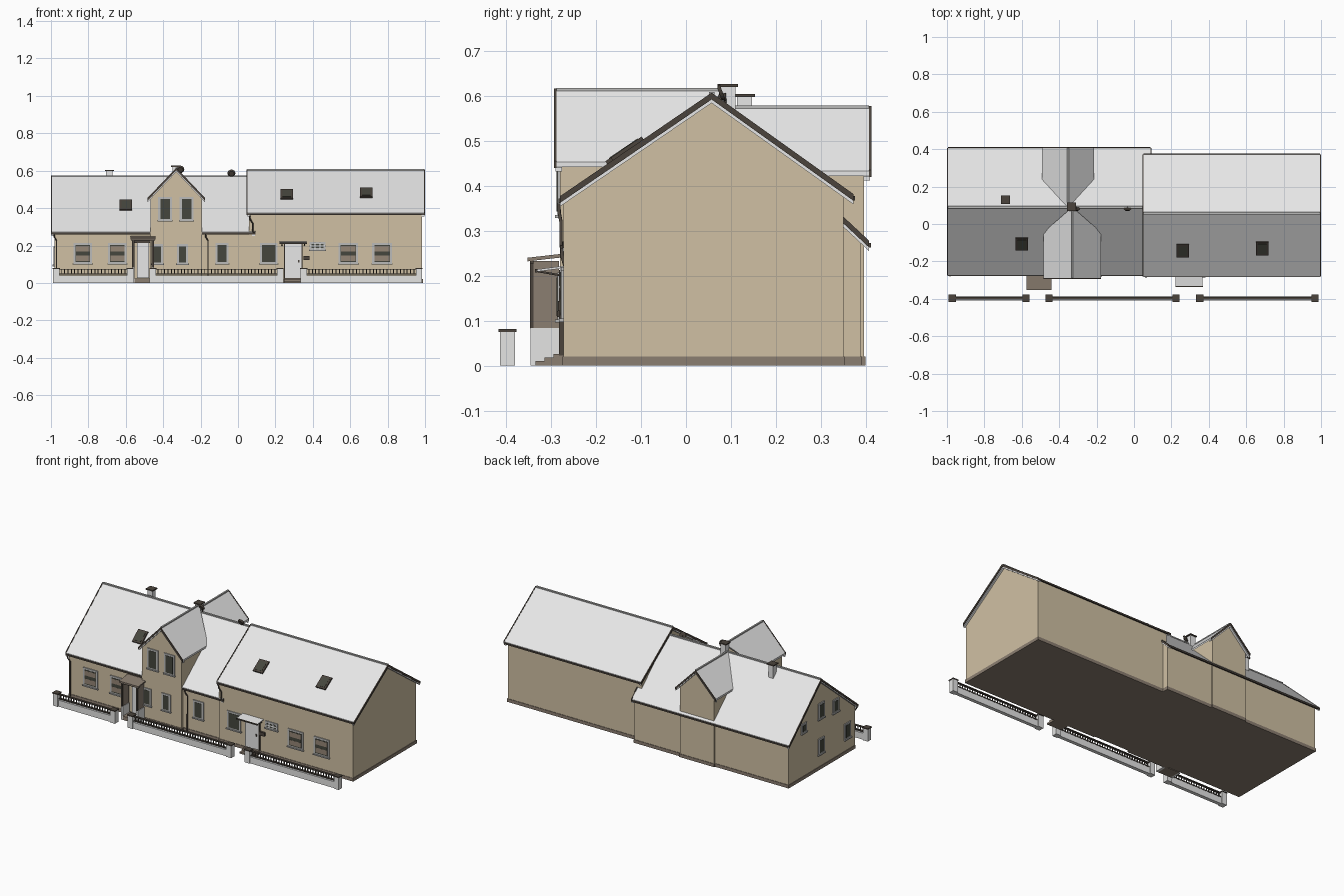
import bpy, bmesh, math
from mathutils import Matrix

cube = bpy.data.objects.get("Cube")
if cube:
    bpy.data.objects.remove(cube, do_unlink=True)


def material(name, *rgb):
    m = bpy.data.materials.new(name)
    m.use_nodes = True
    m.diffuse_color = (*rgb, 1)
    m.node_tree.nodes["Principled BSDF"].inputs["Base Color"].default_value = (*rgb, 1)
    return m


WALL = material("tan plaster", .63, .53, .37)
ROOF = material("pale roof tile", .83, .83, .83)
TRIM = material("dark brown trim", .07, .057, .046)
BROWN = material("brown stone", .26, .21, .165)
GLASS = material("dark glass", .06, .062, .047)
LIGHT = material("light grey paint", .82, .82, .82)
STONE = material("pale stone", .78, .78, .77)
GREY = material("mid grey", .5, .5, .49)
BLIND = material("window blind", .3, .24, .18)


def finish(name, bm, mats):
    bmesh.ops.recalc_face_normals(bm, faces=bm.faces[:])
    me = bpy.data.meshes.new(name)
    bm.to_mesh(me)
    bm.free()
    for m in mats:
        me.materials.append(m)
    ob = bpy.data.objects.new(name, me)
    bpy.context.collection.objects.link(ob)
    return ob


def boxes(name, items):
    """items: (material, centre, size) boxes joined in one object"""
    bm = bmesh.new()
    mats = []
    for mat, centre, size in items:
        if mat not in mats:
            mats.append(mat)
        mtx = Matrix.Translation(centre) @ Matrix.Diagonal((*size, 1))
        new = bmesh.ops.create_cube(bm, size=1, matrix=mtx)["verts"]
        for f in {f for v in new for f in v.link_faces}:
            f.material_index = mats.index(mat)
    return finish(name, bm, mats)


def prism(name, pts, axis, a, b, mat):
    """extrude a profile along x or y; an end may be a function of height"""
    bm = bmesh.new()
    rings = []
    for end in (a, b):
        ring = []
        for u, z in pts:
            d = end(z) if callable(end) else end
            ring.append(bm.verts.new((d, u, z) if axis == "x" else (u, d, z)))
        rings.append(ring)
        bm.faces.new(ring)
    n = len(pts)
    for i in range(n):
        j = (i + 1) % n
        bm.faces.new((rings[0][i], rings[0][j], rings[1][j], rings[1][i]))
    return finish(name, bm, [mat])


def chevron(pts, t, drop=0):
    return [(u, z - drop) for u, z in pts] + [(u, z - drop - t) for u, z in reversed(pts)]


def bargeboards(name, pts, axis, end, out):
    """dark verge with a light strip below, at a gable end"""
    prism(name + "_verge", chevron(pts, .015, -.002), axis, end, end + out * .006, TRIM)
    prism(name + "_verge_strip", chevron(pts, .009, .012), axis, end - out * .012, end + out * .002, LIGHT)


def pipe(name, pts, r):
    cu = bpy.data.curves.new(name, "CURVE")
    cu.dimensions = "3D"
    cu.bevel_depth = r
    cu.bevel_resolution = 1
    sp = cu.splines.new("POLY")
    sp.points.add(len(pts) - 1)
    for p, co in zip(sp.points, pts):
        p.co = (*co, 1)
    cu.materials.append(TRIM)
    ob = bpy.data.objects.new(name, cu)
    bpy.context.collection.objects.link(ob)


# Main houses: walls, plinths, roofs, ridges and gutters
def house(name, wx, wy, rx, eave_f, ridge, eave_b):
    roof = [eave_f, ridge, eave_b]
    slope_f = (ridge[1] - eave_f[1]) / (ridge[0] - eave_f[0])
    slope_b = (ridge[1] - eave_b[1]) / (eave_b[0] - ridge[0])
    top = [(wy[0], eave_f[1] + (wy[0] - eave_f[0]) * slope_f - .01),
           (ridge[0], ridge[1] - .01),
           (wy[1], eave_b[1] + (eave_b[0] - wy[1]) * slope_b - .01)]
    prism(name + "_walls", [(wy[0], .005)] + top + [(wy[1], .005)], "x", *wx, WALL)
    boxes(name + "_plinth", [(BROWN, (sum(wx) / 2, sum(wy) / 2, .01),
                              (wx[1] - wx[0] + .006, wy[1] - wy[0] + .006, .02))])
    prism(name + "_roof", chevron(roof, .013), "x", *rx, ROOF)
    for tag, end, out in (("right", rx[0], -1), ("left", rx[1], 1)):
        bargeboards(f"{name}_{tag}", roof, "x", end, out)
    mid, length = sum(rx) / 2, rx[1] - rx[0]
    boxes(name + "_ridge", [(GREY, (mid, ridge[0], ridge[1]), (length, .012, .007))])
    boxes(name + "_gutters", [(TRIM, (mid, y, z - .008), (length, .008, .01))
                              for y, z in (eave_f, eave_b)])


LF, LR, LB = (-.275, .273), (.09, .572), (.407, .276)
RF, RR, RB = (-.28, .375), (.057, .605), (.372, .38)
house("low_house", (-.98, .085), (-.265, .388), (-.994, .088), LF, LR, LB)
house("tall_house", (.06, .985), (-.272, .35), (.052, .994), RF, RR, RB)


# Cross gables, cut back to meet the low roof
def front_end(z):
    return min(LR[0], LF[0] + (z - LF[1]) / (LR[1] - LF[1]) * (LR[0] - LF[0]) + .012)


def back_end(z):
    return max(LR[0], LB[0] - (z - LB[1]) / (LR[1] - LB[1]) * (LB[0] - LR[0]) - .012)


def cross_gable(name, x, hw, eave, ridge, wall_hw, wall_y, roof_y, inner, end):
    out = -1 if roof_y < 0 else 1
    roof = [(x - hw, eave), (x, ridge), (x + hw, eave)]
    side = eave + (hw - wall_hw) / hw * (ridge - eave) - .01
    prism(name + "_wall", [(x - wall_hw, .005), (x - wall_hw, side), (x, ridge - .01),
                           (x + wall_hw, side), (x + wall_hw, .005)], "y", wall_y, inner, WALL)
    boxes(name + "_plinth", [(BROWN, (x, wall_y - out * .02, .01), (2 * wall_hw + .006, .046, .02))])
    prism(name + "_roof", chevron(roof, .011), "y", roof_y, end, ROOF)
    bargeboards(name, roof, "y", roof_y, out)
    run = abs(LR[0] - roof_y) - .01
    boxes(name + "_ridge", [(GREY, (x, roof_y - out * run / 2, ridge), (.01, run, .007))])


cross_gable("front_gable", -.33, .153, .453, .614, .137, -.28, -.288, 0, front_end)
cross_gable("back_gable", -.353, .139, .433, .575, .118, .396, .407, .2, back_end)


# Windows
def window(name, face, u, z, w, h, plane, style="plain"):
    items = []

    def add(mat, du, dz, sw, sh, depth):
        if face == "front":
            items.append((mat, (u + du, plane, z + dz), (sw, 2 * depth, sh)))
        else:
            items.append((mat, (plane, u + du, z + dz), (2 * depth, sw, sh)))

    add(GREY, 0, 0, w, h, .006)
    add(GLASS, 0, 0, w - .022, h - .022, .0075)
    if style == "blind":
        for s in (-1, 1):
            add(BLIND, 0, s * h * .22, w - .026, h * .26, .0082)
    if style == "split":
        add(LIGHT, 0, 0, w, .006, .0085)
        for s in (-1, 1):
            add(LIGHT, s * w / 6, 0, .006, h, .0085)
    add(GREY, 0, -h / 2, w + .008, .007, .011)
    boxes(name, items)


FRONT = [(-.83, .1, "blind"), (-.645, .1, "blind"), (-.085, .07, "plain"),
         (.165, .095, "plain"), (.59, .105, "blind"), (.77, .105, "blind")]
for i, (x, w, style) in enumerate(FRONT):
    window(f"front_window_{i}", "front", x, .157, w, .112, -.265 if x < .06 else -.272, style)
for i, x in enumerate((-.43, -.297)):
    window(f"gable_lower_window_{i}", "front", x, .153, .06, .108, -.28)
for i, x in enumerate((-.39, -.275)):
    window(f"gable_upper_window_{i}", "front", x, .396, .073, .128, -.28)
window("small_window", "front", .425, .197, .085, .045, -.272, "split")
SIDE = [(.07, .365, .1), (-.075, .34, .085), (.07, .145, .1), (-.19, .14, .1)]
for i, (y, z, h) in enumerate(SIDE):
    window(f"side_window_{i}", "side", y, z, .06, h, -.98)
window("side_small_window", "side", .24, .32, .05, .06, -.98)

# Skylights lying on the front slopes
for i, (x, y, eave, ridge) in enumerate(((-.6, -.105, LF, LR), (.26, -.14, RF, RR), (.685, -.128, RF, RR))):
    k = (ridge[1] - eave[1]) / (ridge[0] - eave[0])
    sky = boxes(f"skylight_{i}", [(TRIM, (0, 0, .003), (.066, .083, .012)),
                                  (GLASS, (0, 0, .008), (.046, .062, .005))])
    sky.location = (x, y, eave[1] + (y - eave[0]) * k)
    sky.rotation_euler.x = math.atan(k)

# Chimneys and dishes
for name, x, y, top in (("ridge_chimney", -.333, .093, .626), ("rear_chimney", -.688, .13, .604)):
    boxes(name, [(LIGHT, (x, y, top - .055), (.034, .034, .1)),
                 (TRIM, (x, y, top - .003), (.048, .046, .007))])
for i, (x, z) in enumerate(((-.308, .606), (-.035, .585))):
    bm = bmesh.new()
    bmesh.ops.create_cone(bm, cap_ends=True, segments=16, radius1=.021, radius2=.014, depth=.008)
    dish = finish(f"satellite_dish_{i}", bm, [TRIM])
    dish.location = (x, .078, z)
    dish.rotation_euler.x = math.radians(110)
    pipe(f"dish_mast_{i}", [(x, .09, .555), (x, .086, z)], .003)

# Enclosed porch on the low house
PX = -.508
items = [(LIGHT, (PX, -.268, .12), (.062, .016, .19)), (BROWN, (PX, -.309, .012), (.09, .073, .024)),
         (TRIM, (PX, -.27, .222), (.12, .012, .016)), (TRIM, (PX, -.343, .232), (.13, .008, .012))]
for s in (-1, 1):
    items += [(STONE, (PX + s * .052, -.313, .042), (.014, .066, .084)),
              (BROWN, (PX + s * .052, -.313, .158), (.008, .06, .15)),
              (TRIM, (PX + s * .052, -.343, .16), (.012, .008, .155))]
boxes("porch", items)
prism("porch_roof", chevron([(-.352, .24), (-.265, .25)], .008), "x", PX - .068, PX + .066, BROWN)

# Door, canopy and steps on the tall house
DX = .295
items = [(LIGHT, (DX, -.276, .12), (.088, .014, .185)), (TRIM, (DX + .03, -.284, .115), (.006, .006, .014))]
for s in (-1, 1):
    items.append((TRIM, (DX + s * .047, -.276, .118), (.006, .012, .19)))
boxes("entrance_door", items)
prism("door_canopy", chevron([(-.332, .214), (-.27, .222)], .005), "x", DX - .072, DX + .072, LIGHT)
boxes("canopy_edge", [(TRIM, (DX, -.333, .211), (.146, .005, .008))])
for s in (-1, 1):
    pipe(f"canopy_bracket_{s}", [(DX + s * .06, -.33, .21), (DX + s * .06, -.274, .2)], .0025)
boxes("door_steps", [(BROWN, (DX, -.3 + .01 * i, .005 + .008 * i), (.1, .07 - .02 * i, .01)) for i in range(3)])
boxes("mail_box", [(TRIM, (.365, -.278, .133), (.032, .014, .022))])

# Downpipes
for i, x in enumerate((-.97, -.16)):
    pipe(f"downpipe_{i}", [(x - .014, -.276, .262), (x - .012, -.276, .245), (x, -.27, .225), (x, -.27, .01)], .004)
pipe("downpipe_tall", [(.062, -.283, .36), (.065, -.282, .34), (.078, -.278, .32), (.078, -.278, .275), (.09, -.278, .265)], .004)

# Fence: stone base, posts and iron railing
for i, (a, b) in enumerate(((-.972, -.577), (-.455, .225), (.352, .968))):
    mid, length, y = (a + b) / 2, b - a, -.397
    boxes(f"fence_base_{i}", [(STONE, (mid, y, .02), (length, .022, .04))])
    items = [(TRIM, (mid, y, z), (length, .014, .005)) for z in (.047, .073)]
    n = round(length / .018)
    items += [(TRIM, (a + (k + .5) * length / n, y, .06), (.005, .005, .03)) for k in range(n)]
    boxes(f"fence_railing_{i}", items)
    for tag, x in (("right", a), ("left", b)):
        boxes(f"fence_post_{i}_{tag}", [(STONE, (x, y, .038), (.034, .034, .076)),
                                        (TRIM, (x, y, .078), (.039, .039, .006))])
